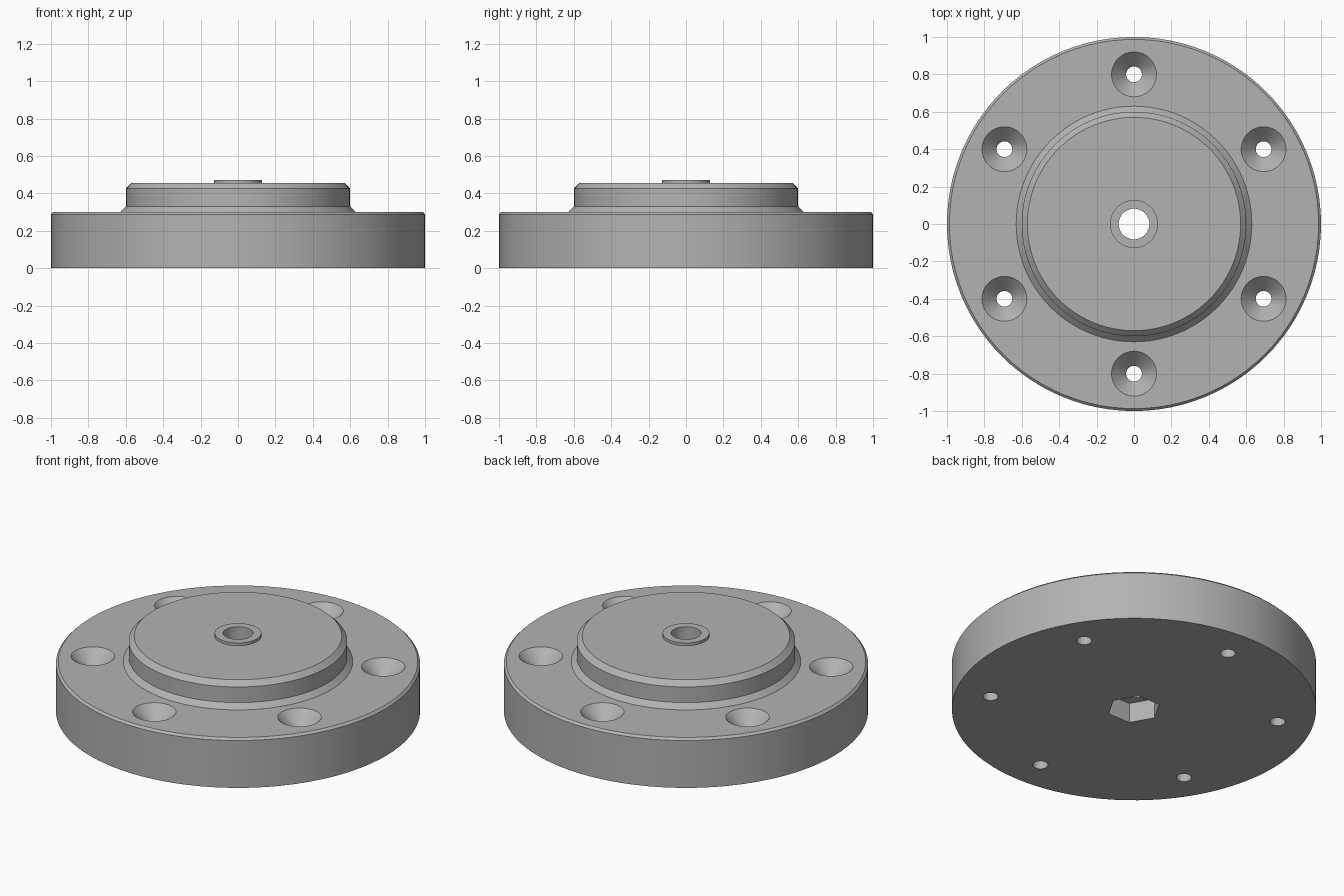
import bpy
import bmesh
import math

cube = bpy.data.objects.get("Cube")
if cube:
    bpy.data.objects.remove(cube)

grey = bpy.data.materials.new("plain grey")
grey.use_nodes = True
colour = (0.45, 0.45, 0.45, 1)
grey.diffuse_color = colour
grey.node_tree.nodes["Principled BSDF"].inputs["Base Color"].default_value = colour


def lathe(name, profile, sides, centre=(0, 0)):
    """Solid turned around a vertical axis from (radius, height) points, bottom first."""
    bm = bmesh.new()
    rings = []
    for r, z in profile:
        ring = []
        for i in range(sides):
            a = math.tau * i / sides
            ring.append(bm.verts.new((centre[0] + r * math.cos(a), centre[1] + r * math.sin(a), z)))
        rings.append(ring)
    for low, high in zip(rings, rings[1:]):
        for i in range(sides):
            j = (i + 1) % sides
            bm.faces.new((low[i], low[j], high[j], high[i]))
    bm.faces.new(rings[0][::-1])
    bm.faces.new(rings[-1])
    mesh = bpy.data.meshes.new(name)
    bm.to_mesh(mesh)
    bm.free()
    mesh.materials.append(grey)
    obj = bpy.data.objects.new(name, mesh)
    bpy.context.collection.objects.link(obj)
    return obj


# Flange, sloped foot, raised hub and small centre boss
flange = lathe("flange", [
    (1, 0), (1, 0.287), (0.987, 0.30),
    (0.63, 0.30), (0.60, 0.33),
    (0.60, 0.425), (0.57, 0.455),
    (0.128, 0.455), (0.128, 0.472)], 96)

# Centre bore and hexagonal nut pocket underneath
cutters = [lathe("bore_cutter", [(0.082, 0.06), (0.082, 0.6)], 48),
           lathe("nut_pocket_cutter", [(0.147, -0.1), (0.147, 0.12)], 6)]

# Six countersunk screw holes
for k in range(6):
    a = math.radians(30 + 60 * k)
    cutters.append(lathe("screw_hole_cutter", [
        (0.042, -0.1), (0.042, 0.22), (0.12, 0.30), (0.12, 0.4)],
        48, (0.8 * math.cos(a), 0.8 * math.sin(a))))

bpy.context.view_layer.objects.active = flange
for cutter in cutters:
    cutter.hide_render = True
    mod = flange.modifiers.new("cut", "BOOLEAN")
    mod.operation = "DIFFERENCE"
    mod.solver = "EXACT"
    mod.object = cutter
    bpy.ops.object.modifier_apply(modifier=mod.name)
    bpy.data.objects.remove(cutter)

# Smooth the round walls, keep the rims crisp
bpy.ops.object.select_all(action="DESELECT")
flange.select_set(True)
bpy.ops.object.shade_smooth_by_angle(angle=math.radians(30))
